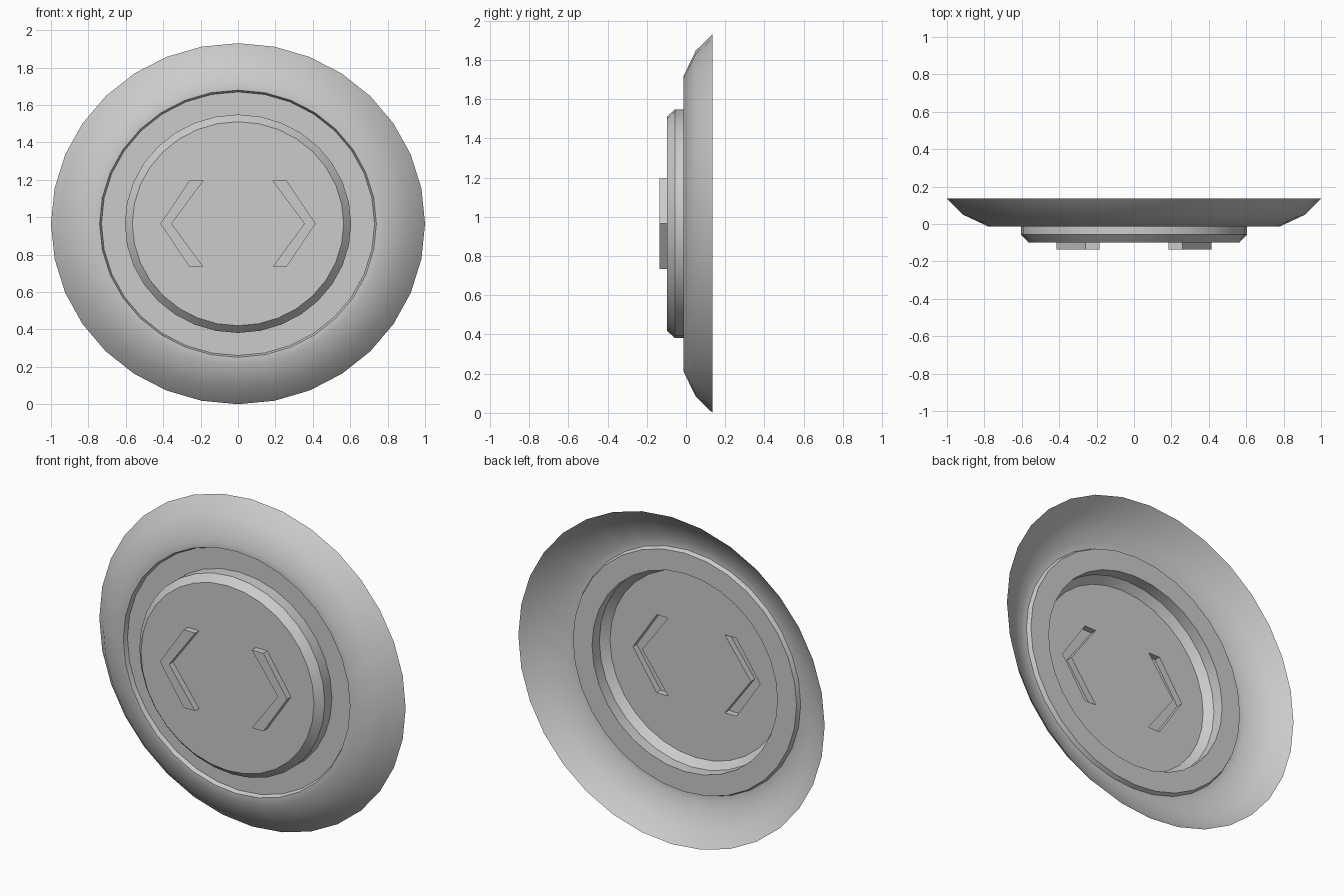
import bpy, bmesh, math

if "Cube" in bpy.data.objects:
    bpy.data.objects.remove(bpy.data.objects["Cube"])

SIDES, SQUASH, CZ = 32, 0.965, 0.965


def finish(name, bm, smooth=True):
    bmesh.ops.remove_doubles(bm, verts=bm.verts, dist=1e-5)
    bmesh.ops.recalc_face_normals(bm, faces=bm.faces)
    # open sheet: make it face the front
    if sum(f.normal.y * f.calc_area() for f in bm.faces) > 0:
        bmesh.ops.reverse_faces(bm, faces=bm.faces)
    me = bpy.data.meshes.new(name)
    bm.to_mesh(me)
    bm.free()
    ob = bpy.data.objects.new(name, me)
    bpy.context.collection.objects.link(ob)
    if smooth:
        bpy.ops.object.select_all(action='DESELECT')
        ob.select_set(True)
        bpy.context.view_layer.objects.active = ob
        bpy.ops.object.shade_smooth_by_angle(angle=math.radians(32))
    return ob


def ring(bm, r, y):
    return [bm.verts.new((r * math.sin(2 * math.pi * i / SIDES), y,
                          CZ + SQUASH * r * math.cos(2 * math.pi * i / SIDES)))
            for i in range(SIDES)]


def bridge(bm, a, b):
    for i in range(len(a)):
        j = (i + 1) % len(a)
        bm.faces.new((a[i], a[j], b[j], b[i]))


def shell(name, profile):
    """Open sheet swept round the squashed circle from (radius, y) points."""
    bm = bmesh.new()
    rings = [ring(bm, r, y) for r, y in profile]
    for a, b in zip(rings, rings[1:]):
        bridge(bm, a, b)
    return finish(name, bm)


# Flared dish with a shallow recessed floor inside its lip
shell("dish", [(1.0, 0.135), (0.915, 0.05), (0.78, -0.013), (0.74, -0.013),
               (0.73, 0.012), (0.605, 0.012)])

# Raised button wall with chamfer, hollow behind
shell("button_wall", [(0.605, 0.012), (0.605, -0.056), (0.565, -0.098)])

# Button face with two hollow raised chevrons
FACE_Y, TOP_Y = -0.098, -0.135
chevron = [(0.26, 1.195), (0.185, 1.195), (0.355, 0.965),
           (0.185, 0.735), (0.26, 0.735), (0.415, 0.965)]
bm = bmesh.new()
loops = [ring(bm, 0.565, FACE_Y)]
for s in (-1, 1):
    loops.append([bm.verts.new((s * x, FACE_Y, z)) for x, z in chevron])
edges = [bm.edges.new((l[i], l[(i + 1) % len(l)])) for l in loops for i in range(len(l))]
bmesh.ops.triangle_fill(bm, edges=edges, use_beauty=True, normal=(0, -1, 0))
for base in loops[1:]:
    top = [bm.verts.new((v.co.x, TOP_Y, v.co.z)) for v in base]
    bridge(bm, base, top)
    a, b, c, d, e, f = top
    bm.faces.new((a, b, c, f))
    bm.faces.new((f, c, d, e))
finish("button_face", bm, smooth=False)
